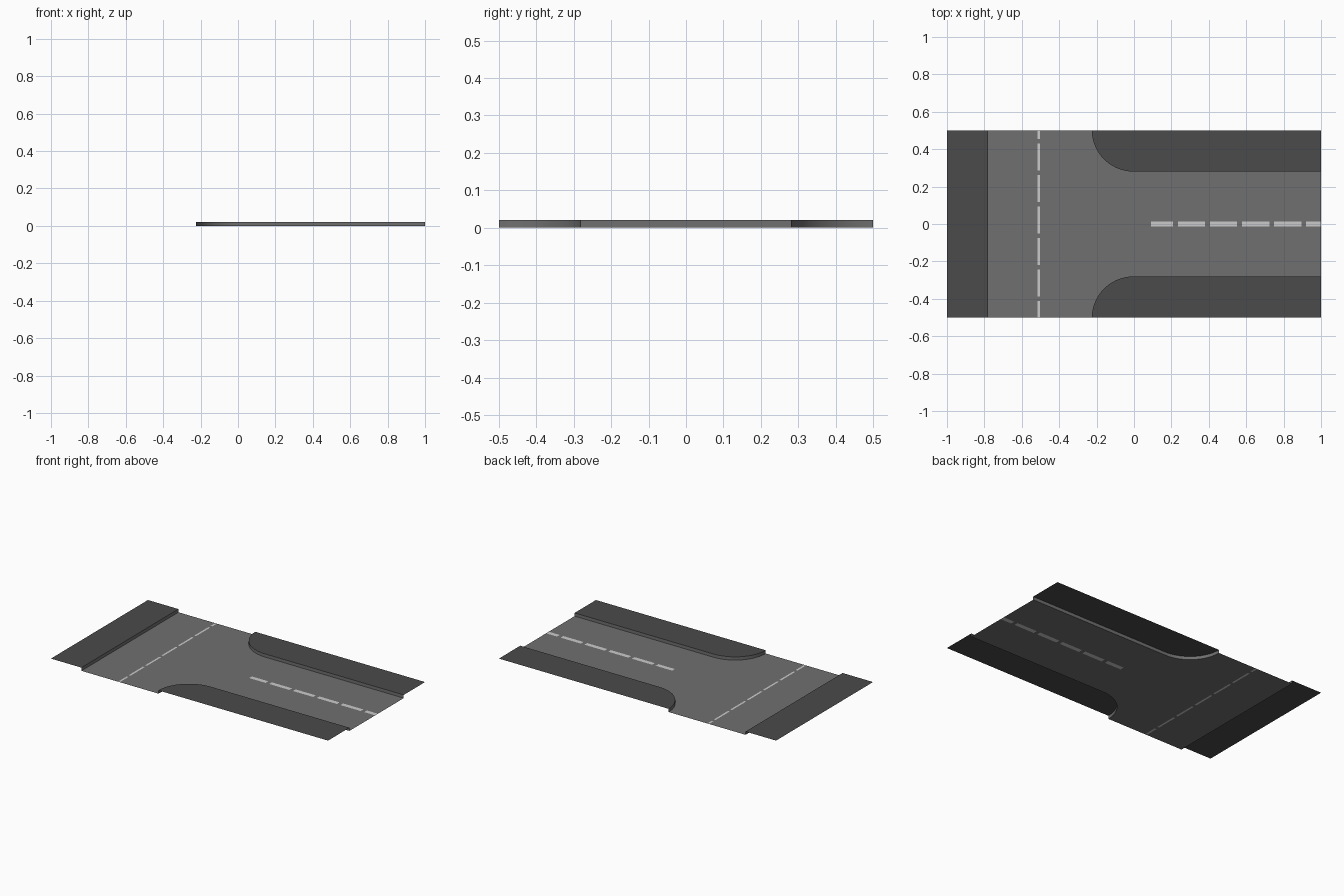
import bpy, bmesh
from math import pi, sin, cos

if "Cube" in bpy.data.objects:
    bpy.data.objects.remove(bpy.data.objects["Cube"])

H = 0.021                      # kerb height
KX, CX, HW, HY = -0.78, -0.225, 0.28, 0.5   # left kerb, corner start, half road width, half depth
LX0, LX1 = -0.516, -0.503      # cross-street line
LW = 0.014                     # half width of branch line


def material(name, v):
    m = bpy.data.materials.new(name)
    m.diffuse_color = (v, v, v, 1)
    m.use_nodes = True
    m.node_tree.nodes["Principled BSDF"].inputs["Base Color"].default_value = m.diffuse_color
    return m


ASPHALT = material("asphalt", 0.16)
PAVING = material("paving", 0.07)
PAINT = material("paint", 0.55)


def build(name, faces, mat, mirror=False, smooth=False):
    """Make an object from a list of polygons given as point lists."""
    bm = bmesh.new()
    for pts in faces:
        bm.faces.new([bm.verts.new(p) for p in pts])
    bmesh.ops.remove_doubles(bm, verts=bm.verts, dist=1e-5)
    me = bpy.data.meshes.new(name)
    bm.to_mesh(me)
    bm.free()
    me.materials.append(mat)
    ob = bpy.data.objects.new(name, me)
    bpy.context.collection.objects.link(ob)
    if mirror:
        mod = ob.modifiers.new("mirror", 'MIRROR')
        mod.use_axis = (False, True, False)
        mod.use_mirror_merge = False
    if smooth:
        bpy.ops.object.select_all(action='DESELECT')
        ob.select_set(True)
        bpy.context.view_layer.objects.active = ob
        bpy.ops.object.shade_smooth_by_angle()
    return ob


def rect(x0, x1, y0, y1, z=0.0):
    return [(x0, y0, z), (x1, y0, z), (x1, y1, z), (x0, y1, z)]


def dashes(start, lo, hi, step, length):
    """Split lo..hi into painted dashes and the gaps between them."""
    paint, gaps, at, s = [], [], lo, start
    while s < hi:
        a, b = max(s, lo), min(s + length, hi)
        if b > a:
            if a > at:
                gaps.append((at, a))
            paint.append((a, b))
            at = b
        s += step
    if at < hi:
        gaps.append((at, hi))
    return paint, gaps


# Rounded corner of the upper pavement, from the tile edge to the branch road
N = 20
arc = [(CX * cos(t), HY - (HY - HW) * sin(t)) for t in (i * pi / 2 / N for i in range(N + 1))]

# Road markings, inlaid flush with the asphalt
cross_paint, cross_gaps = dashes(-0.557, -HY, HY, 0.1685, 0.145)
branch_paint, branch_gaps = dashes(0.063, 0.09, 1.0, 0.1715, 0.146)
build("cross_street_line", [rect(LX0, LX1, a, b) for a, b in cross_paint], PAINT)
build("branch_road_line", [rect(a, b, -LW, LW) for a, b in branch_paint], PAINT)

# Road surface around the markings
road = [rect(KX, LX0, -HY, HY), rect(LX1, CX, -HY, HY),
        rect(0, 1, LW, HW), rect(0, 1, -HW, -LW), rect(0, 0.09, -LW, LW)]
road += [rect(LX0, LX1, a, b) for a, b in cross_gaps]
road += [rect(a, b, -LW, LW) for a, b in branch_gaps]
road += [[(x0, -y0, 0), (x1, -y1, 0), (x1, y1, 0), (x0, y0, 0)]
         for (x0, y0), (x1, y1) in zip(arc, arc[1:])]
build("road", road, ASPHALT)

# Pavements: straight one on the left, two rounded ones beside the branch
build("left_pavement", [rect(-1, KX, -HY, HY, H)], PAVING)
build("corner_pavement", [[(x, y, H) for x, y in arc] + [(1, HW, H), (1, HY, H), (0, HY, H)]],
      PAVING, mirror=True)

# Kerb faces, turned towards the road
build("left_kerb", [[(KX, -HY, 0), (KX, HY, 0), (KX, HY, H), (KX, -HY, H)]], ASPHALT)
edge = arc + [(1, HW)]
build("corner_kerb", [[(*p, 0), (*q, 0), (*q, H), (*p, H)] for p, q in zip(edge, edge[1:])],
      ASPHALT, mirror=True, smooth=True)
